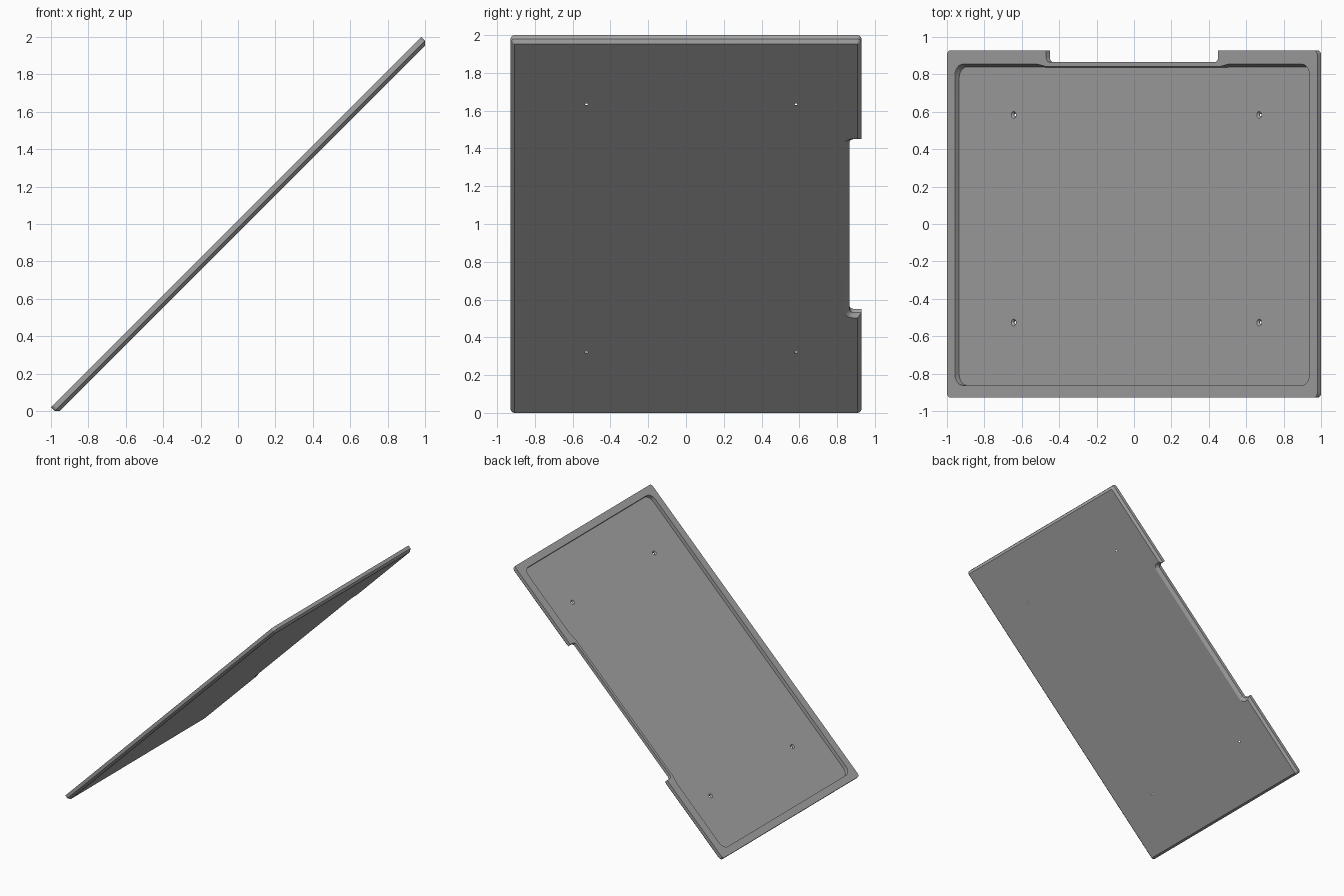
import bpy, bmesh, math
from mathutils import Vector, Matrix

if "Cube" in bpy.data.objects:
    bpy.data.objects.remove(bpy.data.objects["Cube"])

HALF_L, HALF_W = 1.4, 0.928          # outer half length and half width
TOP, EDGE, BASE, FLOOR = 0.014, -0.014, -0.033, -0.018
# The tray lies tilted 45 degrees about the y axis
TILT = Matrix.Translation((0, 0, 1)) @ Matrix.Rotation(-math.pi / 4, 4, 'Y')

grey = bpy.data.materials.new("mid_grey")
grey.use_nodes = True
grey.diffuse_color = (0.38, 0.38, 0.38, 1)
grey.node_tree.nodes["Principled BSDF"].inputs["Base Color"].default_value = grey.diffuse_color


def rounded(corners, steps=6):
    """Outline from (x, y, radius) corners; right-angled corners may be rounded."""
    pts = []
    for i, (x, y, r) in enumerate(corners):
        p = Vector((x, y))
        if r <= 0:
            pts.append(p)
            continue
        a = (Vector(corners[i - 1][:2]) - p).normalized()
        b = (Vector(corners[(i + 1) % len(corners)][:2]) - p).normalized()
        for k in range(steps + 1):
            t = math.pi / 2 * k / steps
            pts.append(p + r * (a + b) - r * (b * math.cos(t) + a * math.sin(t)))
    return pts


def loft(name, layers):
    """Closed solid through (outline, height) layers."""
    bm = bmesh.new()
    rings = [[bm.verts.new((p.x, p.y, z)) for p in pts] for pts, z in layers]
    for low, high in zip(rings, rings[1:]):
        for i in range(len(low)):
            j = (i + 1) % len(low)
            bm.faces.new((low[i], low[j], high[j], high[i]))
    bm.faces.new(rings[0][::-1])
    bm.faces.new(rings[-1])
    bmesh.ops.recalc_face_normals(bm, faces=bm.faces)
    mesh = bpy.data.meshes.new(name)
    bm.to_mesh(mesh)
    bm.free()
    mesh.materials.append(grey)
    obj = bpy.data.objects.new(name, mesh)
    bpy.context.collection.objects.link(obj)
    obj.matrix_world = TILT
    return obj


def cut(target, cutter):
    mod = target.modifiers.new("cut", 'BOOLEAN')
    mod.operation = 'DIFFERENCE'
    mod.solver = 'EXACT'
    mod.object = cutter
    cutter.hide_render = True
    bpy.context.view_layer.objects.active = target
    bpy.ops.object.modifier_apply(modifier=mod.name)
    bpy.data.objects.remove(cutter)


def body_outline(inset):
    """Rectangle with a shallow notch in the back edge."""
    l, w, n = HALF_L - inset, HALF_W - inset, 0.65 + inset
    r, back = 0.024 - inset, 0.866 - inset * 1.5
    return rounded([(-l, -w, r), (l, -w, r), (l, w, r), (n, w, 0), (n, back, 0.025 + inset),
                    (-n, back, 0.025 + inset), (-n, w, 0), (-l, w, r)])


def recess_outline(back, middle):
    """Rounded recess that narrows beside the notch."""
    l, r = 1.34, 0.06
    return rounded([(-l, -0.863, r), (l, -0.863, r), (l, back, r), (0.73, back, 0),
                    (0.65, middle, 0), (-0.65, middle, 0), (-0.73, back, 0), (-l, back, r)])


# Tray body with a chamfered underside
tray = loft("tray", [(body_outline(0.019), BASE), (body_outline(0), EDGE), (body_outline(0), TOP)])

# Shallow recess in the upper face
cut(tray, loft("recess_cutter", [(recess_outline(0.84, 0.836), FLOOR),
                                 (recess_outline(0.858, 0.842), TOP + 0.006)]))


# Four countersunk screw holes
def circle(x, y, r, n=20):
    return [Vector((x + r * math.cos(2 * math.pi * i / n), y + r * math.sin(2 * math.pi * i / n)))
            for i in range(n)]


for x in (-0.928, 0.928):
    for y in (-0.527, 0.583):
        cut(tray, loft("hole_cutter", [(circle(x, y, 0.008), BASE - 0.01), (circle(x, y, 0.008), BASE + 0.004),
                                       (circle(x, y, 0.018), FLOOR), (circle(x, y, 0.018), FLOOR + 0.01)]))

# Smooth rounded corners, sharp edges kept
bpy.ops.object.select_all(action='DESELECT')
tray.select_set(True)
bpy.context.view_layer.objects.active = tray
bpy.ops.object.shade_smooth_by_angle(angle=math.radians(30))
